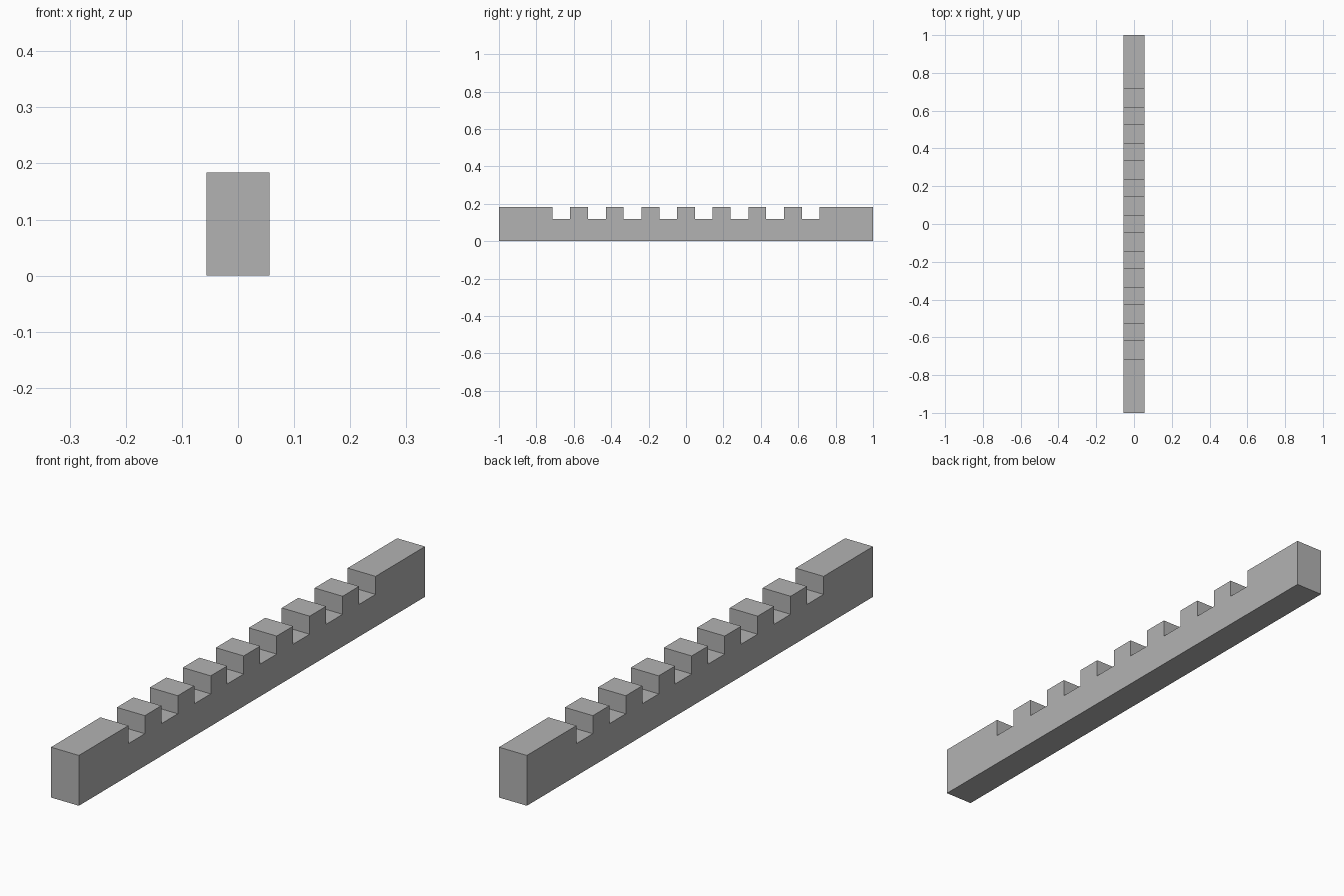
import bpy
import bmesh

cube = bpy.data.objects.get("Cube")
if cube:
    bpy.data.objects.remove(cube, do_unlink=True)

WIDTH, HEIGHT, NOTCH_FLOOR = 0.113, 0.184, 0.118
STEP = 2 / 21          # width of each tooth and each notch
NOTCHES = 8

# Plain grey material
grey = bpy.data.materials.new("plain grey")
grey.use_nodes = True
colour = (0.45, 0.45, 0.45, 1)
grey.diffuse_color = colour
grey.node_tree.nodes["Principled BSDF"].inputs["Base Color"].default_value = colour

# Side profile: flat base, then the notched top edge from front to back
profile = [(1, 0), (-1, 0), (-1, HEIGHT)]
for i in range(NOTCHES):
    start = (2 * i - NOTCHES + 0.5) * STEP
    end = start + STEP
    profile += [(start, HEIGHT), (start, NOTCH_FLOOR), (end, NOTCH_FLOOR), (end, HEIGHT)]
profile.append((1, HEIGHT))

# Extrude the profile across the width of the bar
bm = bmesh.new()
side = bm.faces.new([bm.verts.new((-WIDTH / 2, y, z)) for y, z in profile])
extruded = bmesh.ops.extrude_face_region(bm, geom=[side], use_keep_orig=True)
moved = [g for g in extruded["geom"] if isinstance(g, bmesh.types.BMVert)]
bmesh.ops.translate(bm, verts=moved, vec=(WIDTH, 0, 0))
bmesh.ops.recalc_face_normals(bm, faces=bm.faces)

mesh = bpy.data.meshes.new("notched_bar")
bm.to_mesh(mesh)
bm.free()
mesh.materials.append(grey)
bpy.context.collection.objects.link(bpy.data.objects.new("notched_bar", mesh))
